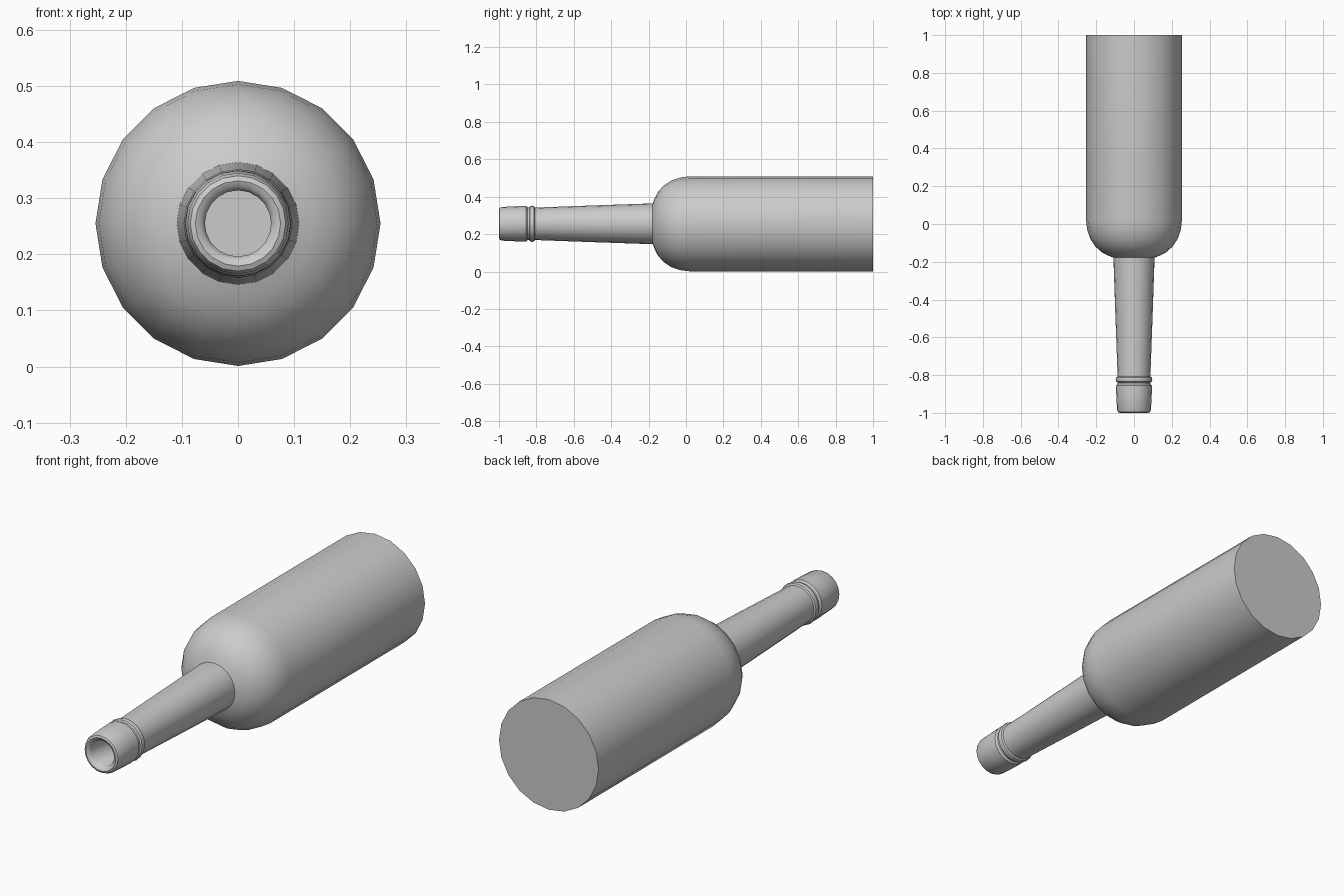
import bpy, bmesh, math

if "Cube" in bpy.data.objects:
    bpy.data.objects.remove(bpy.data.objects["Cube"])

SIDES = 20
AXIS_Z = 0.255


def lathe(name, profile, closed=False):
    """Revolve (y, radius) points around the lengthwise axis."""
    bm = bmesh.new()
    rings = []
    for y, r in profile:
        rings.append([bm.verts.new((r * math.sin(2 * math.pi * i / SIDES), y,
                                    AXIS_Z + r * math.cos(2 * math.pi * i / SIDES)))
                      for i in range(SIDES)])
    pairs = list(zip(rings, rings[1:]))
    if closed:
        pairs.append((rings[-1], rings[0]))
    for a, b in pairs:
        for i in range(SIDES):
            j = (i + 1) % SIDES
            bm.faces.new((a[i], a[j], b[j], b[i]))
    if not closed:
        bm.faces.new(rings[0])
        bm.faces.new(rings[-1])
    bmesh.ops.recalc_face_normals(bm, faces=bm.faces)
    mesh = bpy.data.meshes.new(name)
    bm.to_mesh(mesh)
    bm.free()
    obj = bpy.data.objects.new(name, mesh)
    bpy.context.collection.objects.link(obj)
    bpy.ops.object.select_all(action='DESELECT')
    obj.select_set(True)
    bpy.context.view_layer.objects.active = obj
    bpy.ops.object.shade_smooth_by_angle(angle=math.radians(40))
    return obj


# Outer wall: base, body, rounded shoulder, tapered neck, lip
outer = [(1.0, 0.254), (0.02, 0.254), (-0.03, 0.248), (-0.08, 0.231),
         (-0.12, 0.204), (-0.15, 0.17), (-0.168, 0.135), (-0.178, 0.109),
         (-0.50, 0.098), (-0.80, 0.087), (-0.847, 0.087),
         (-0.855, 0.095), (-0.90, 0.094), (-0.985, 0.09)]
# Rounded mouth rim
rim = [(-0.996, 0.085), (-1.0, 0.076), (-0.996, 0.066), (-0.985, 0.059)]
# Hollow inside
inner = [(-0.85, 0.059), (-0.18, 0.09), (-0.14, 0.165), (-0.07, 0.222),
         (0.02, 0.243), (0.985, 0.243)]
lathe("bottle", outer + rim + inner)

# Raised ring around the neck
ring = [(-0.823 + 0.015 * math.cos(k * math.pi / 4),
         0.087 + 0.010 * math.sin(k * math.pi / 4)) for k in range(8)]
lathe("neck_ring", ring, closed=True)
